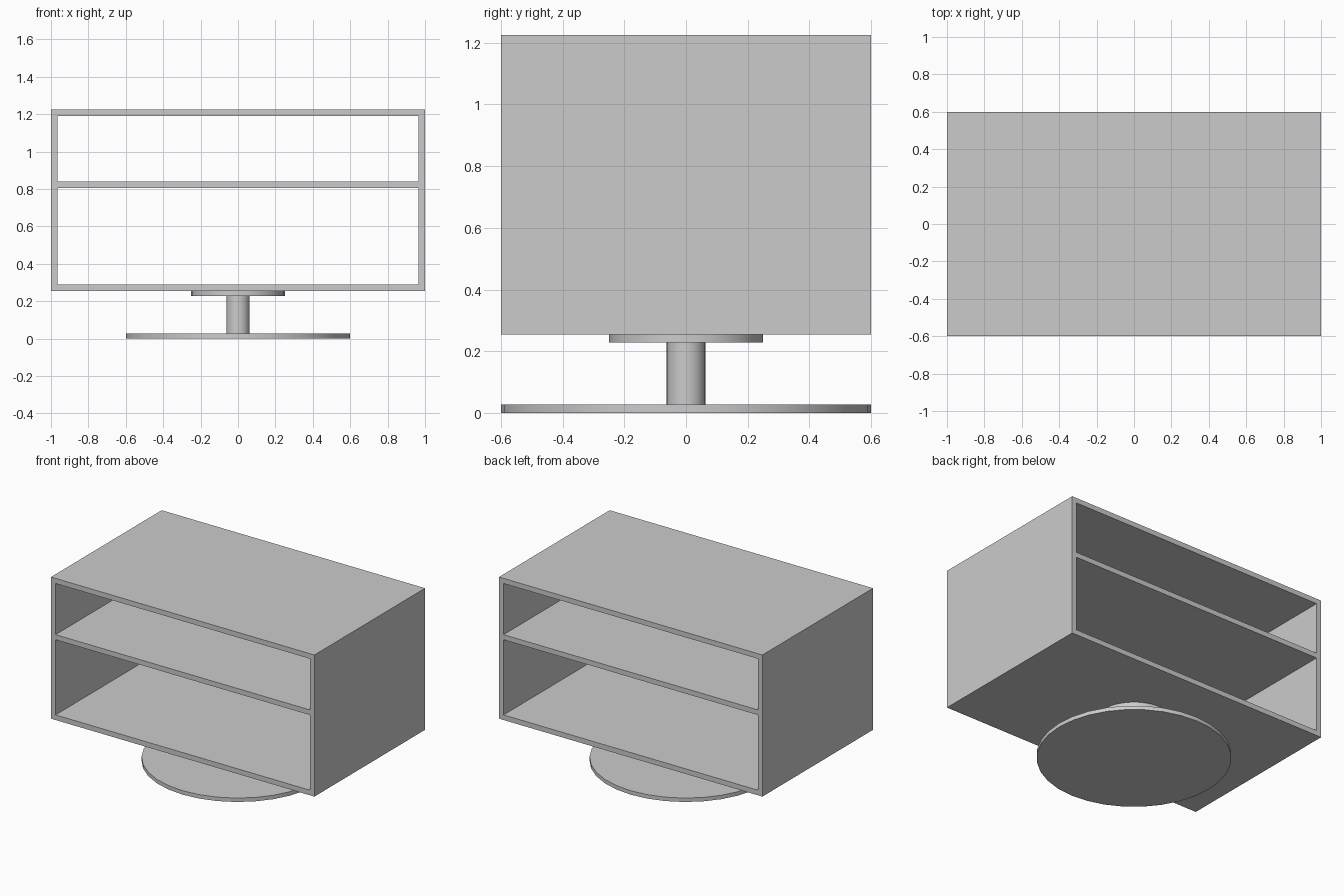
import bpy
import math

cube = bpy.data.objects.get("Cube")
if cube:
    bpy.data.objects.remove(cube, do_unlink=True)

# Single grey finish
grey = bpy.data.materials.new("plain grey")
grey.use_nodes = True
colour = (0.6, 0.6, 0.6, 1)
grey.diffuse_color = colour
grey.node_tree.nodes["Principled BSDF"].inputs["Base Color"].default_value = colour

WIDTH, DEPTH, WALL = 2.0, 1.2, 0.035
BOTTOM, TOP, SHELF = 0.254, 1.226, 0.805


def board(name, x, z, width, height):
    """Panel running the full depth, with its lower edge at z."""
    bpy.ops.mesh.primitive_cube_add(size=1, location=(x, 0, z + height / 2))
    ob = bpy.context.object
    ob.name = name
    ob.scale = (width, DEPTH, height)
    bpy.ops.object.transform_apply(location=False, rotation=False, scale=True)
    ob.data.materials.append(grey)


def disc(name, radius, z0, z1, sides):
    """Upright cylinder between two heights."""
    bpy.ops.mesh.primitive_cylinder_add(
        vertices=sides, radius=radius, depth=z1 - z0, location=(0, 0, (z0 + z1) / 2))
    ob = bpy.context.object
    ob.name = name
    ob.data.materials.append(grey)
    bpy.ops.object.shade_smooth_by_angle(angle=math.radians(30))


# Cabinet, open at front and back
inner = WIDTH - 2 * WALL
for side, name in ((-1, "right_panel"), (1, "left_panel")):
    board(name, side * (WIDTH - WALL) / 2, BOTTOM, WALL, TOP - BOTTOM)
board("bottom_panel", 0, BOTTOM, inner, WALL)
board("shelf", 0, SHELF, inner, WALL)
board("top_panel", 0, TOP - WALL, inner, WALL)

# Swivel stand
disc("base_disc", 0.6, 0, 0.027, 32)
disc("post", 0.0625, 0.027, 0.228, 32)
disc("mounting_disc", 0.25, 0.228, BOTTOM, 32)
